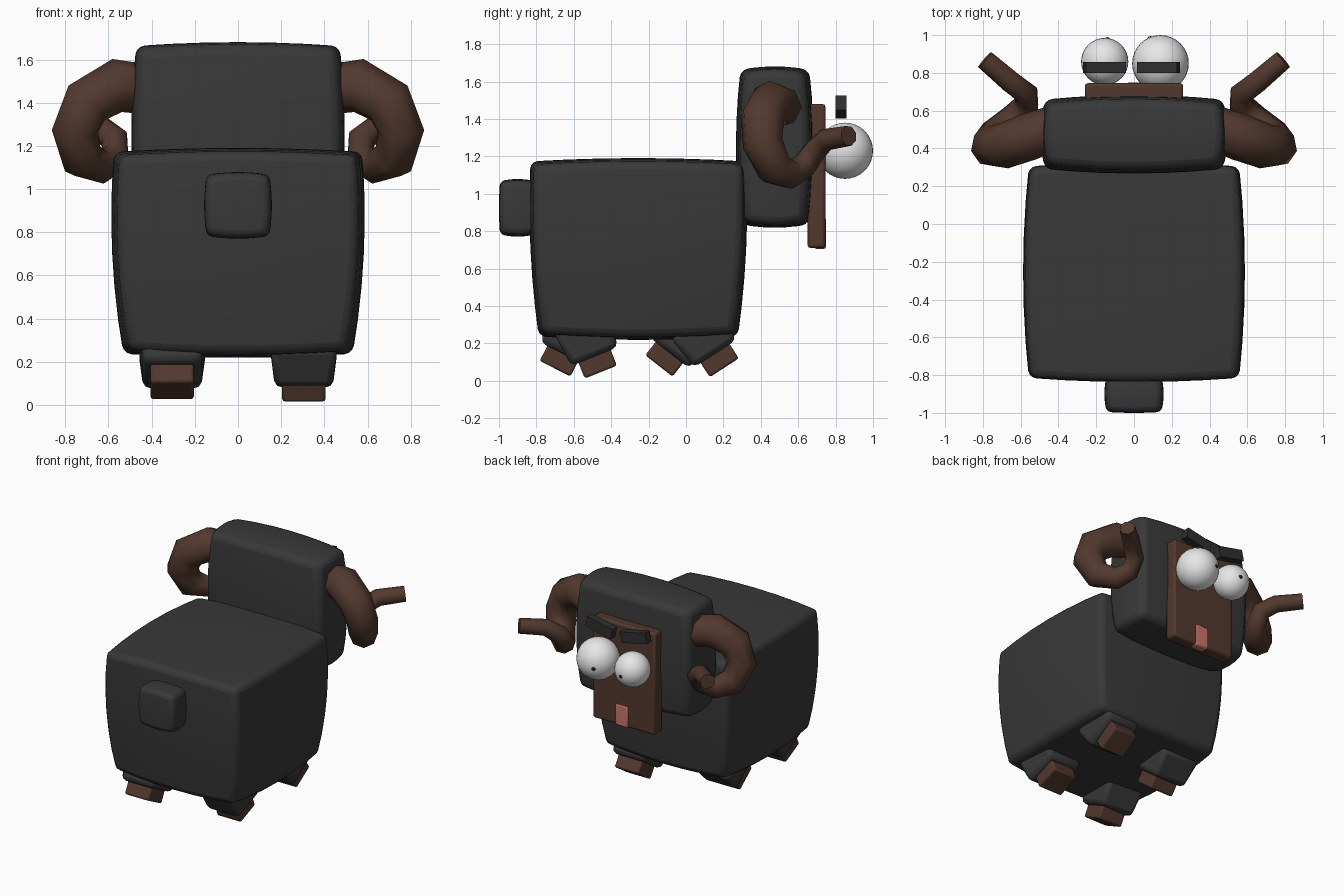
import bpy, bmesh, math
from mathutils import Matrix, Vector

cube = bpy.data.objects.get("Cube")
if cube:
    bpy.data.objects.remove(cube, do_unlink=True)


def material(name, rgb):
    m = bpy.data.materials.new(name)
    m.use_nodes = True
    m.diffuse_color = (*rgb, 1)
    bsdf = m.node_tree.nodes["Principled BSDF"]
    bsdf.inputs["Base Color"].default_value = (*rgb, 1)
    bsdf.inputs["Roughness"].default_value = 0.8
    return m


WOOL = material("charcoal wool", (0.04, 0.04, 0.04))
BROWN = material("dark brown", (0.085, 0.04, 0.027))
WHITE = material("eye white", (0.8, 0.8, 0.8))
BROW = material("brow black", (0.028, 0.028, 0.028))
BLACK = material("pupil black", (0.01, 0.01, 0.01))
PINK = material("tongue pink", (0.6, 0.18, 0.15))


def smooth(ob, angle):
    bpy.ops.object.select_all(action='DESELECT')
    ob.select_set(True)
    bpy.context.view_layer.objects.active = ob
    bpy.ops.object.shade_smooth_by_angle(angle=math.radians(angle))


def finish(name, bm, mat, bevel=0, segments=2, angle=35):
    me = bpy.data.meshes.new(name)
    bm.to_mesh(me)
    bm.free()
    me.materials.append(mat)
    ob = bpy.data.objects.new(name, me)
    bpy.context.collection.objects.link(ob)
    smooth(ob, angle)
    if bevel:
        mod = ob.modifiers.new("Rounded edges", 'BEVEL')
        mod.width = bevel
        mod.segments = segments
        mod.limit_method = 'ANGLE'
        mod.angle_limit = math.radians(40)
    return ob


def box(name, center, size, mat, bevel=0, matrix=Matrix(), taper=1):
    """Box with a bottom scaled by taper, placed by an optional matrix."""
    bm = bmesh.new()
    bmesh.ops.create_cube(bm, size=1)
    for v in bm.verts:
        s = taper if v.co.z < 0 else 1
        v.co = Vector((v.co.x * size[0] * s, v.co.y * size[1] * s, v.co.z * size[2]))
        v.co = matrix @ (v.co + Vector(center))
    return finish(name, bm, mat, bevel)


def puffy_box(name, center, half, bulge, mat, bevel, taper=1):
    """Box whose sides swell outwards, narrower at the bottom by taper."""
    bm = bmesh.new()
    bmesh.ops.create_cube(bm, size=2)
    bmesh.ops.subdivide_edges(bm, edges=bm.edges[:], cuts=5, use_grid_fill=True)
    for v in bm.verts:
        c = v.co.copy()
        t = taper + (1 - taper) * (c.z + 1) / 2
        for i in range(3):
            swell = 2 - c[(i + 1) % 3] ** 2 - c[(i + 2) % 3] ** 2
            v.co[i] = center[i] + c[i] * (half[i] * (t if i < 2 else 1) + bulge[i] * swell)
    return finish(name, bm, mat, bevel, 3, 60)


def ball(name, center, radius, mat, segments=32):
    bm = bmesh.new()
    bmesh.ops.create_uvsphere(bm, u_segments=segments, v_segments=segments // 2, radius=radius,
                              matrix=Matrix.Translation(center))
    return finish(name, bm, mat, angle=60)


# Woolly masses
puffy_box("body", (0, -0.255, 0.705), (0.545, 0.555, 0.45), (0.03, 0.022, 0.018), WOOL, 0.04, 0.92)
puffy_box("head", (0, 0.475, 1.25), (0.45, 0.16, 0.395), (0.022, 0.024, 0.018), WOOL, 0.04)
puffy_box("tail", (0, -0.9, 0.925), (0.133, 0.09, 0.13), (0.012, 0.005, 0.012), WOOL, 0.025)

# Face plate and tongue
box("face", (0, 0.698, 1.095), (0.52, 0.095, 0.77), BROWN, 0.015)
box("tongue", (0.015, 0.717, 0.788), (0.11, 0.065, 0.165), PINK, 0.012)

# Eyes with tiny pupils, and slanted brows
for side, x, y, r, look in (("left", 0.14, 0.85, 0.15, (-0.38, 0.92, -0.1)),
                            ("right", -0.155, 0.86, 0.125, (0.13, 0.98, -0.12))):
    center = Vector((x, y, 1.23))
    ball(side + "_eye", center, r, WHITE)
    ball(side + "_pupil", center + Vector(look).normalized() * (r - 0.012), 0.018, BLACK, 12)
    slant = math.radians(-12 if x > 0 else 12)
    place = Matrix.Translation((0.13 if x > 0 else -0.157, 0.828, 1.465)) @ Matrix.Rotation(slant, 4, 'Y')
    box(side + "_brow", (0, 0, 0), (0.215, 0.058, 0.08), BROW, 0, place)

# Curled horns: x, y, z, radius along the right-hand curl
HORN = ((0.40, 0.52, 1.46, 0.115), (0.56, 0.46, 1.48, 0.125), (0.70, 0.41, 1.40, 0.12),
        (0.755, 0.41, 1.27, 0.11), (0.72, 0.47, 1.14, 0.10), (0.63, 0.56, 1.105, 0.08),
        (0.57, 0.63, 1.15, 0.07), (0.57, 0.69, 1.23, 0.065), (0.65, 0.75, 1.29, 0.06),
        (0.79, 0.87, 1.31, 0.055))
for side, sign in (("left", 1), ("right", -1)):
    cu = bpy.data.curves.new(side + "_horn", 'CURVE')
    cu.dimensions = '3D'
    cu.bevel_depth = 1
    cu.bevel_resolution = 2
    cu.use_fill_caps = True
    spline = cu.splines.new('POLY')
    spline.points.add(len(HORN) - 1)
    for p, (x, y, z, r) in zip(spline.points, HORN):
        p.co = (sign * x, y, z, 1)
        p.radius = r
    cu.materials.append(BROWN)
    horn = bpy.data.objects.new(side + "_horn", cu)
    bpy.context.collection.objects.link(horn)
    bpy.ops.object.select_all(action='DESELECT')
    horn.select_set(True)
    bpy.context.view_layer.objects.active = horn
    bpy.ops.object.convert(target='MESH')
    smooth(bpy.context.object, 60)

# Striding legs: each swings about x from its hoof's sole
for name, x, y, z, swing in (("left_tail_end", 0.305, -0.455, 0.047, 22),
                             ("right_tail_end", -0.305, -0.70, 0.065, -27),
                             ("left_head_end", 0.305, 0.205, 0.07, 33),
                             ("right_head_end", -0.305, -0.145, 0.08, -38)):
    place = Matrix.Translation((x, y, z)) @ Matrix.Rotation(math.radians(swing), 4, 'X')
    box(name + "_hoof", (0, 0, 0.06), (0.2, 0.185, 0.12), BROWN, 0.012, place)
    box(name + "_leg", (0, 0, 0.19), (0.31, 0.31, 0.2), WOOL, 0.03, place, 0.87)
